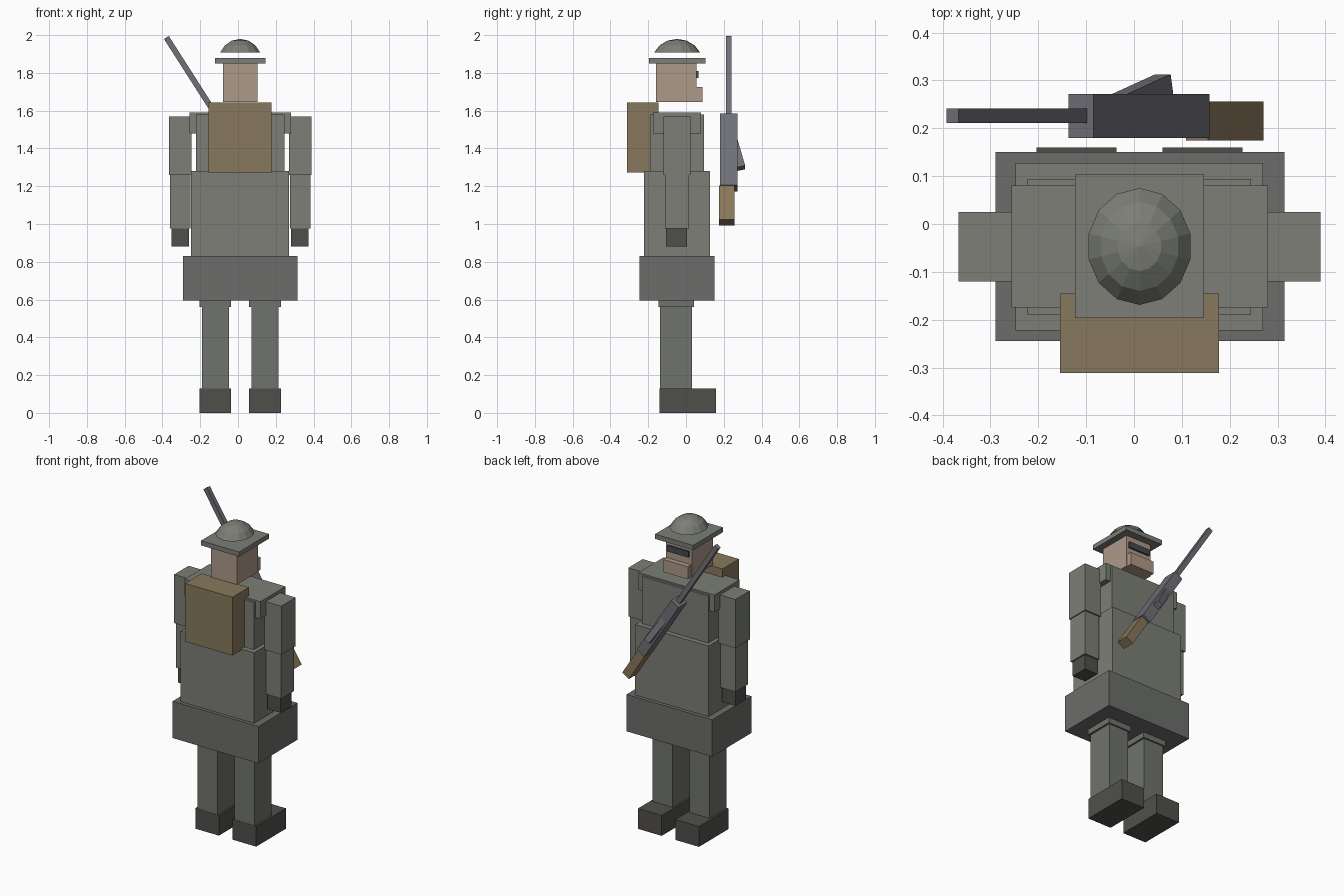
import bpy, bmesh, math
from mathutils import Matrix, Vector

if "Cube" in bpy.data.objects:
    bpy.data.objects.remove(bpy.data.objects["Cube"])

CX = 0.0115  # the body's own centre line


def material(name, rgb):
    m = bpy.data.materials.new(name)
    m.diffuse_color = (*rgb, 1)
    m.use_nodes = True
    m.node_tree.nodes["Principled BSDF"].inputs["Base Color"].default_value = m.diffuse_color
    return m


CLOTH = material("cloth", (0.20, 0.21, 0.18))
TROUSER = material("trouser", (0.16, 0.17, 0.15))
BELT = material("belt", (0.15, 0.155, 0.145))
LEATHER = material("leather", (0.08, 0.078, 0.07))
SKIN = material("skin", (0.42, 0.32, 0.25))
CANVAS = material("canvas", (0.25, 0.19, 0.11))
WOOD = material("wood", (0.25, 0.18, 0.10))
METAL = material("metal", (0.16, 0.16, 0.185))
DARK = material("dark_metal", (0.06, 0.065, 0.08))


def finish(name, bm, mat):
    bmesh.ops.recalc_face_normals(bm, faces=bm.faces)
    me = bpy.data.meshes.new(name)
    bm.to_mesh(me)
    bm.free()
    me.materials.append(mat)
    ob = bpy.data.objects.new(name, me)
    bpy.context.collection.objects.link(ob)
    return ob


def box(name, mat, x, y, z, matrix=Matrix()):
    """Box from (min, max) ranges, optionally placed by a matrix."""
    bm = bmesh.new()
    bmesh.ops.create_cube(bm, size=1)
    for v in bm.verts:
        v.co = Vector([(a + b) / 2 + c * (b - a) for c, (a, b) in zip(v.co, (x, y, z))])
    bm.transform(matrix)
    return finish(name, bm, mat)


def pair(name, mat, x, y, z):
    """Left and right boxes; x is measured outward from the centre line."""
    for side, s in (("left", -1), ("right", 1)):
        xs = sorted((CX + s * x[0], CX + s * x[1]))
        box(f"{side}_{name}", mat, xs, y, z)


# Legs
pair("boot", LEATHER, (0.048, 0.215), (-0.14, 0.16), (0, 0.13))
pair("shin", TROUSER, (0.06, 0.202), (-0.138, 0.033), (0.13, 0.56))
pair("thigh", TROUSER, (0.048, 0.215), (-0.145, 0.043), (0.56, 0.80))

# Trunk
box("coat_skirt", BELT, (-0.29, 0.315), (-0.245, 0.15), (0.595, 0.83))
box("waist", CLOTH, (-0.248, 0.27), (-0.223, 0.127), (0.83, 1.28))
box("chest", CLOTH, (-0.223, 0.245), (-0.19, 0.094), (1.28, 1.58))
box("shoulders", CLOTH, (-0.256, 0.28), (-0.175, 0.08), (1.48, 1.59))
box("backpack", CANVAS, (-0.155, 0.178), (-0.312, -0.145), (1.272, 1.643))

# Arms
pair("upper_arm", CLOTH, (0.258, 0.378), (-0.12, 0.025), (1.26, 1.57))
pair("forearm", CLOTH, (0.264, 0.372), (-0.112, 0.015), (0.975, 1.26))
pair("hand", LEATHER, (0.27, 0.363), (-0.105, 0.005), (0.88, 0.975))

# Head
box("head", SKIN, (-0.08, 0.103), (-0.158, 0.055), (1.645, 1.85))
box("jaw", SKIN, (-0.075, 0.098), (0.03, 0.088), (1.645, 1.725))
box("goggles", DARK, (-0.063, 0.086), (0.04, 0.067), (1.772, 1.81))
box("helmet_brim", CLOTH, (-0.123, 0.146), (-0.197, 0.104), (1.85, 1.88))

# Helmet dome: low-poly cap made of rings
bm = bmesh.new()
SEG = 14
rings = []
for r, h in ((1, 0), (0.76, 0.52), (0.42, 0.87)):
    rings.append([bm.verts.new((CX + 0.109 * r * math.sin(a), -0.047 + 0.122 * r * math.cos(a),
                                1.908 + 0.072 * h))
                  for a in (2 * math.pi * i / SEG for i in range(SEG))])
for lo, hi in zip(rings, rings[1:]):
    for i in range(SEG):
        j = (i + 1) % SEG
        bm.faces.new((lo[i], lo[j], hi[j], hi[i]))
top = bm.verts.new((CX, -0.047, 1.98))
for i in range(SEG):
    bm.faces.new((rings[-1][i], rings[-1][(i + 1) % SEG], top))
finish("helmet_dome", bm, CLOTH)

# Slung rifle: local z runs up the barrel, local origin at the receiver's top end
gun = Matrix.Translation((-0.111, 0, 1.568)) @ Matrix.Rotation(math.radians(-32.6), 4, "Y")
box("rifle_barrel", METAL, (-0.015, 0.015), (0.211, 0.241), (-0.05, 0.498), gun)
box("rifle_receiver", METAL, (-0.031, 0.031), (0.18, 0.272), (-0.45, 0), gun)
box("rifle_stock", WOOD, (-0.0275, 0.0275), (0.175, 0.256), (-0.665, -0.45), gun)
# Magazine tilts outward from the receiver
mag = gun @ Matrix.Translation((0, 0.313, -0.3185)) @ Matrix.Rotation(math.radians(13.8), 4, "X")
box("rifle_magazine", METAL, (-0.019, 0.019), (-0.06, 0), (0, 0.2), mag)
